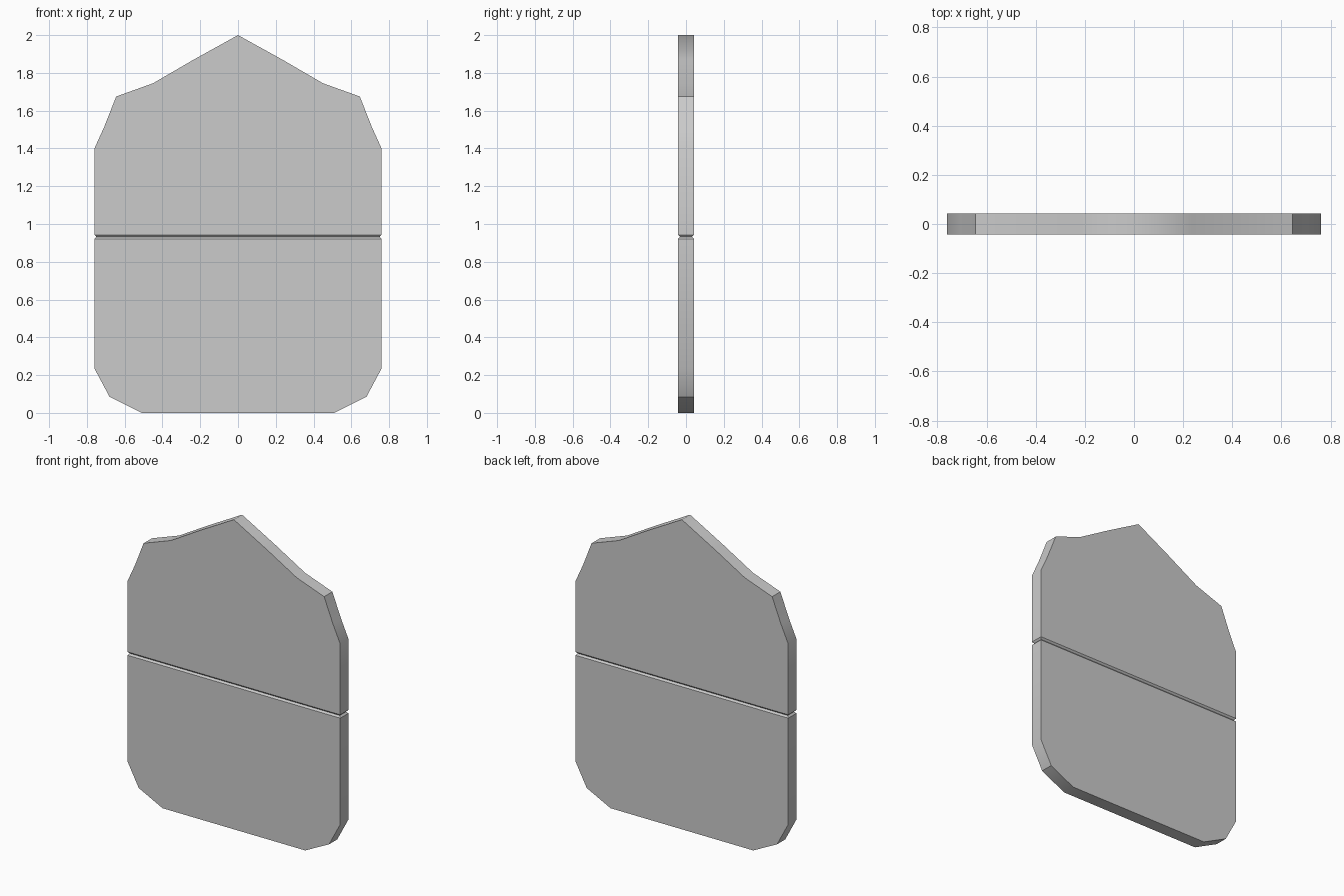
import bpy, bmesh, math

if "Cube" in bpy.data.objects:
    bpy.data.objects.remove(bpy.data.objects["Cube"])

T = 0.042   # half thickness
G = 0.01    # groove depth

# Silhouette rows from bottom to top: half width, height, half thickness
rows = [
    (0.51, 0.0, T), (0.68, 0.085, T), (0.76, 0.235, T),
    (0.76, 0.921, T), (0.76 - G, 0.932, T - G), (0.76, 0.943, T),
    (0.76, 1.40, T), (0.708, 1.515, T), (0.645, 1.675, T),
    (0.45, 1.745, T), (0.235, 1.87, T), (0.0, 2.0, T),
]

# Loft the rectangular cross-sections into one plate
bm = bmesh.new()
rings = [[bm.verts.new((sx * x, sy * t, z))
          for sx, sy in ((-1, -1), (1, -1), (1, 1), (-1, 1))]
         for x, z, t in rows]
for a, b in zip(rings, rings[1:]):
    for i in range(4):
        j = (i + 1) % 4
        bm.faces.new((a[i], a[j], b[j], b[i]))
bm.faces.new(rings[0][::-1])

# Close the peak and merge flat strips into single panels
bmesh.ops.remove_doubles(bm, verts=bm.verts[:], dist=1e-5)
bmesh.ops.dissolve_limit(bm, angle_limit=math.radians(0.5),
                         verts=bm.verts[:], edges=bm.edges[:])
bmesh.ops.recalc_face_normals(bm, faces=bm.faces[:])

# Smooth rim with crisp panel edges, groove and corners
for f in bm.faces:
    f.smooth = True
for e in bm.edges:
    at_peak = all(v.co.z > 1.99 for v in e.verts)
    e.smooth = at_peak or e.calc_face_angle(0) < math.radians(30)

mesh = bpy.data.meshes.new("grooved_panel")
bm.to_mesh(mesh)
bm.free()
panel = bpy.data.objects.new("grooved_panel", mesh)
bpy.context.collection.objects.link(panel)
